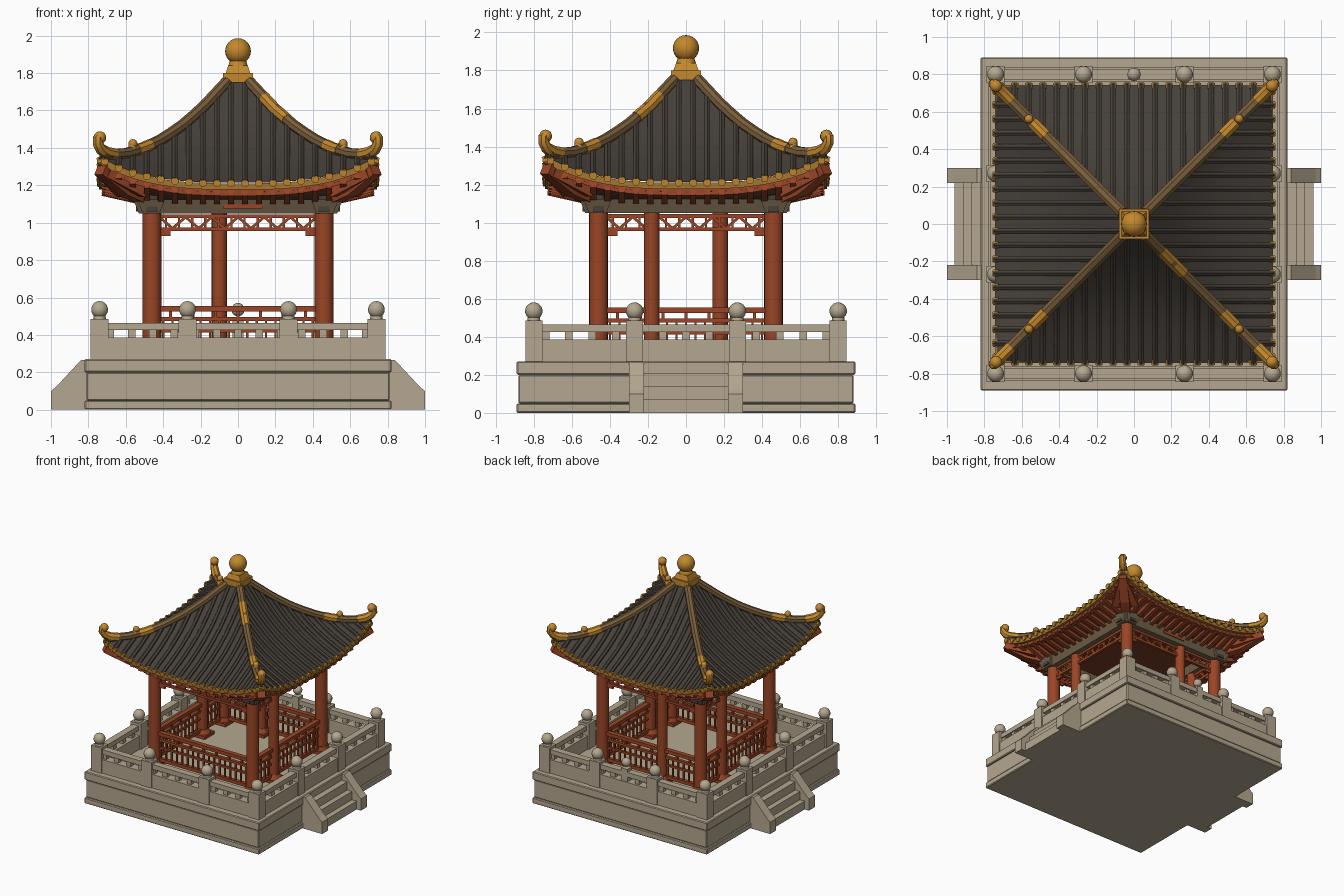
import bpy, bmesh, math
from mathutils import Vector, Matrix

if "Cube" in bpy.data.objects:
    bpy.data.objects.remove(bpy.data.objects["Cube"])


def colour(name, r, g, b):
    m = bpy.data.materials.new(name)
    m.diffuse_color = (r, g, b, 1)
    m.use_nodes = True
    m.node_tree.nodes["Principled BSDF"].inputs["Base Color"].default_value = m.diffuse_color
    return m


STONE = colour("pale stone", 0.46, 0.39, 0.28)
RED = colour("red lacquer", 0.32, 0.06, 0.019)
TILE = colour("dark grey tile", 0.062, 0.051, 0.041)
GOLD = colour("gold glaze", 0.55, 0.25, 0.028)
EDGE = colour("dull gold edging", 0.38, 0.18, 0.03)
RIDGE = colour("brown ridge", 0.19, 0.11, 0.042)
BEAM = colour("weathered beam", 0.18, 0.13, 0.075)
DARK = colour("dark red ceiling", 0.19, 0.042, 0.018)


def finish(bm, name, mat, smooth=False, four=False, recalc=True, bevel=0):
    """Turn a bmesh into an object; four=True repeats it on all four sides."""
    if four:
        base = bm.verts[:] + bm.edges[:] + bm.faces[:]
        for k in (1, 2, 3):
            new = bmesh.ops.duplicate(bm, geom=base)["geom"]
            bmesh.ops.rotate(bm, verts=[v for v in new if isinstance(v, bmesh.types.BMVert)],
                             matrix=Matrix.Rotation(k * math.pi / 2, 3, 'Z'))
    if recalc:
        bmesh.ops.recalc_face_normals(bm, faces=bm.faces[:])
    me = bpy.data.meshes.new(name)
    bm.to_mesh(me)
    bm.free()
    me.materials.append(mat)
    ob = bpy.data.objects.new(name, me)
    bpy.context.collection.objects.link(ob)
    if bevel:
        b = ob.modifiers.new("worn edges", 'BEVEL')
        b.width, b.segments = bevel, 1
    if smooth:
        bpy.context.view_layer.objects.active = ob
        ob.select_set(True)
        bpy.ops.object.shade_smooth_by_angle(angle=math.radians(40))
        ob.select_set(False)
    return ob


def box(bm, x0, x1, y0, y1, z0, z1, flare=0):
    vs = bmesh.ops.create_cube(bm, size=1)["verts"]
    for v in vs:
        f = flare if v.co.z > 0 else 0
        sx, sy = (f if v.co.x > 0 else -f), (f if v.co.y > 0 else -f)
        v.co = ((x0 if v.co.x < 0 else x1) + sx, (y0 if v.co.y < 0 else y1) + sy,
                z0 if v.co.z < 0 else z1)


def cyl(bm, x, y, z0, z1, r0, r1, seg=16):
    bmesh.ops.create_cone(bm, cap_ends=True, segments=seg, radius1=r0, radius2=r1, depth=z1 - z0,
                          matrix=Matrix.Translation((x, y, (z0 + z1) / 2)))


def ball(bm, x, y, z, r, seg=14):
    bmesh.ops.create_uvsphere(bm, u_segments=seg, v_segments=seg // 2 + 2, radius=r,
                              matrix=Matrix.Translation((x, y, z)))


def tube(bm, pts, radii, seg=6):
    """Sweep a polygon along points; four sides gives a square bar."""
    pts = [Vector(p) for p in pts]
    if not isinstance(radii, (list, tuple)):
        radii = [radii] * len(pts)
    side = (pts[-1] - pts[0]).cross(Vector((0, 0, 1))).normalized()
    rings = []
    for i, p in enumerate(pts):
        t = (pts[min(i + 1, len(pts) - 1)] - pts[max(i - 1, 0)]).normalized()
        up = side.cross(t).normalized()
        ang = [2 * math.pi * (k + 0.5) / seg for k in range(seg)]
        rings.append([bm.verts.new(p + radii[i] * (math.cos(a) * side + math.sin(a) * up)) for a in ang])
    for a, b in zip(rings, rings[1:]):
        for k in range(seg):
            bm.faces.new((a[k], a[(k + 1) % seg], b[(k + 1) % seg], b[k]))
    bm.faces.new(rings[0])
    bm.faces.new(rings[-1][::-1])


def lerp_table(table, d):
    for (a, za), (b, zb) in zip(table, table[1:]):
        if d <= b:
            break
    return za + (zb - za) * (d - a) / (b - a)


# ---- stone terrace ----
bm = bmesh.new()
box(bm, -.82, .82, -.89, .89, 0, .05)
box(bm, -.81, .81, -.88, .88, .05, .2)
box(bm, -.82, .82, -.89, .89, .2, .27)
finish(bm, "terrace", STONE, bevel=.006)

# ---- stairs on both ends ----
bm = bmesh.new()
for s in (-1, 1):
    for reach, top in ((.96, .07), (.915, .14), (.87, .21)):
        box(bm, *sorted((s * .78, s * reach)), -.24, .24, 0, top)
    for y0, y1 in ((-.3, -.22), (.22, .3)):
        outline = ((.79, 0), (1, 0), (1, .1), (.97, .125), (.84, .265), (.79, .265))
        a, b = [[bm.verts.new((s * x, y, z)) for x, z in outline] for y in (y0, y1)]
        bm.faces.new(a)
        bm.faces.new(b[::-1])
        for i in range(6):
            j = (i + 1) % 6
            bm.faces.new((a[i], b[i], b[j], a[j]))
finish(bm, "stairs", STONE)

# ---- stone railing ----
bm = bmesh.new()
for s in (-1, 1):
    for half, off, turn in ((.74, .8, False), (.8, .74, True)):
        def rail(u0, u1, w, z0, z1):
            c = (u0, u1, s * off - w, s * off + w)
            box(bm, *(c[2:] + c[:2] if turn else c), z0, z1)
        rail(-half, half, .037, .26, .385)
        rail(-half, half, .028, .425, .465)
        for i in range(-6, 7):
            rail(i * half / 6.5 - .02, i * half / 6.5 + .02, .018, .38, .43)
finish(bm, "stone_railing", STONE)

bm = bmesh.new()
posts = [(x, y) for x in (-.74, -.27, .27, .74) for y in (-.8, .8)]
posts += [(x, y) for x in (-.74, .74) for y in (-.27, .27)]
for x, y in posts:
    box(bm, x - .048, x + .048, y - .045, y + .045, .26, .485)
    cyl(bm, x, y, .48, .51, .035, .03, 12)
    ball(bm, x, y, .535, .046)
box(bm, -.03, .03, .77, .83, .26, .49)
ball(bm, 0, .8, .535, .036)
finish(bm, "railing_posts", STONE, smooth=True)

# ---- red columns ----
bm = bmesh.new()
columns = [(x, y) for x in (-.46, .46) for y in (-.46, .46)]
columns += [(.46, -.18), (-.46, .18), (-.1, .46)]
for i, (x, y) in enumerate(columns):
    r = .05 if i < 4 else .041
    box(bm, x - .068, x + .068, y - .068, y + .068, .26, .295)
    cyl(bm, x, y, .295, .33, .066, r + .005)
    cyl(bm, x, y, .33, 1.13, r, r)
finish(bm, "columns", RED, smooth=True)

# ---- red balustrade and upper lattice, one side repeated ----
bm = bmesh.new()
for z, h, w in ((.54, .014, .02), (.485, .01, .013), (.42, .008, .01), (.32, .014, .015)):
    box(bm, -.43, .43, -.46 - w, -.46 + w, z - h, z + h)
for i in range(-8, 9):
    box(bm, i * .05 - .006, i * .05 + .006, -.467, -.453, .32, .485)
for i in range(-3, 4):
    box(bm, i * .12 - .008, i * .12 + .008, -.47, -.45, .48, .54)
finish(bm, "balustrade", RED, four=True)

bm = bmesh.new()
for z in (1.035, .965):
    box(bm, -.43, .43, -.472, -.448, z - .01, z + .01)
for i in range(-6, 6):
    z = (.97, 1.03) if i % 2 else (1.03, .97)
    tube(bm, [(i * .07, -.46, z[0]), (i * .07 + .07, -.46, z[1])], .01, 4)
    box(bm, i * .07 + .029, i * .07 + .041, -.467, -.453, .965, 1.035)
for s in (-1, 1):
    box(bm, s * .39 - .03, s * .39 + .03, -.468, -.452, .93, .965)
finish(bm, "upper_lattice", RED, four=True)

# ---- beams, brackets and ceiling ----
bm = bmesh.new()
box(bm, -.53, .53, -.51, -.42, 1.05, 1.125, flare=.03)
finish(bm, "ring_beam", BEAM, four=True)
bm = bmesh.new()
box(bm, .43, .49, -.545, -.455, 1.06, 1.15)
box(bm, .455, .545, -.49, -.43, 1.06, 1.15)
finish(bm, "corner_brackets", TILE, four=True)
bm = bmesh.new()
for s in (-1, 1):
    box(bm, -.08, .13, *sorted((s * .528, s * .534)), 1.075, 1.1)
finish(bm, "beam_painted_panel", RED)
bm = bmesh.new()
box(bm, -.47, .47, -.47, .47, 1.11, 1.13)
finish(bm, "ceiling", DARK)

# ---- roof shape: slope at the middle of a side and slope along the hip ----
MID = ((.06, 1.75), (.2, 1.58), (.3, 1.48), (.4, 1.4), (.5, 1.335), (.6, 1.28), (.76, 1.205))
HIP = ((.06, 1.74), (.2, 1.59), (.3, 1.505), (.4, 1.435), (.5, 1.385), (.6, 1.355), (.76, 1.345))
EAVE = .74


def roof_z(u, d):
    m, h = lerp_table(MID, d), lerp_table(HIP, d)
    return m + (h - m) * min(1, abs(u) / d) ** 3


def soffit_z(u, d):
    f = (d - .48) / (.72 - .48)
    return 1.11 + f * (roof_z(u / d * EAVE, EAVE) - .05 - 1.11)


def sheet(bm, zfun, d0, d1, rows, cols, flip):
    g = [[(d0 + (d1 - d0) * i / rows, 2 * j / cols - 1) for j in range(cols + 1)] for i in range(rows + 1)]
    v = [[bm.verts.new((t * d, -d, zfun(t * d, d))) for d, t in row] for row in g]
    for i in range(rows):
        for j in range(cols):
            q = (v[i][j], v[i + 1][j], v[i + 1][j + 1], v[i][j + 1])
            bm.faces.new(q[::-1] if flip else q)


for name, mat, fun, d0, d1, rows, flip in (("roof_sheet", TILE, roof_z, .06, EAVE, 12, False),
                                           ("inner_soffit", TILE, soffit_z, .48, .57, 1, True),
                                           ("eave_soffit", DARK, soffit_z, .57, .72, 2, True)):
    bm = bmesh.new()
    sheet(bm, fun, d0, d1, rows, 24, flip)
    finish(bm, name, mat, smooth=True, four=True, recalc=False)

# tile rolls, their gold end caps, and rafters share one spacing
rolls, caps, rafters = bmesh.new(), bmesh.new(), bmesh.new()
for i in range(20):
    u = -.7125 + .075 * i
    start, end = max(.065, abs(u)), .75
    ds = [start + (end - start) * k / 9 for k in range(10)]
    tube(rolls, [(u, -d, roof_z(u, d) + .003) for d in ds], .017, 6)
    z = roof_z(u, EAVE)
    tube(caps, [(u, -.725, z - .002), (u, -.754, z - .005)], .021, 8)
    start = max(.49, abs(u))
    tube(rafters, [(u, -d, soffit_z(u, d) - .006) for d in (start, .725)], .023, 4)
finish(rolls, "tile_rolls", TILE, smooth=True, four=True)
finish(caps, "eave_tile_caps", GOLD, four=True)
finish(rafters, "rafters", RED, four=True)

# eave edging strips
for name, mat, d, drop, r in (("eave_gold_edge", EDGE, .725, .021, .024), ("eave_red_fascia", RED, .7, .052, .027)):
    bm = bmesh.new()
    ts = [k / 12 - 1 for k in range(25)]
    tube(bm, [(t * d, -d, roof_z(t * EAVE, EAVE) - drop) for t in ts], r, 4)
    finish(bm, name, mat, four=True)

# corner beams under the eaves
bm = bmesh.new()
tube(bm, [(.47, -.47, 1.12), (.6, -.6, 1.18), (.735, -.735, 1.285)], [.05, .055, .045], 4)
tube(bm, [(.5, -.62, 1.16), (.7, -.72, 1.265)], .037, 4)
tube(bm, [(.62, -.5, 1.16), (.72, -.7, 1.265)], .037, 4)
finish(bm, "corner_beams", RED, four=True)

# ---- hip ridges with gold bands, knobs and upturned horns ----
def hip(ds, lift=.014):
    return [(d, -d, lerp_table(HIP, d) + lift) for d in ds]


bm = bmesh.new()
tube(bm, hip([.06 + .06 * k for k in range(12)]), .031, 8)
finish(bm, "hip_ridges", RIDGE, smooth=True, four=True)
bm = bmesh.new()
tube(bm, hip([.14, .2, .26]), .033, 8)
finish(bm, "front_ridge_patch", GOLD, smooth=True)
bm = bmesh.new()
tube(bm, hip([.47, .51, .54]), .034, 8)
cyl(bm, .565, -.565, 1.37, 1.42, .03, .018, 10)
ball(bm, .562, -.562, 1.422, .025, 10)
horn = ((.66, 1.364), (.705, 1.374), (.735, 1.395), (.75, 1.425), (.75, 1.45), (.74, 1.462))
tube(bm, [(d, -d, z) for d, z in horn], [.034, .034, .031, .029, .028, .024], 8)
ball(bm, .738, -.738, 1.455, .034, 10)
finish(bm, "ridge_ornaments", GOLD, smooth=True, four=True)

# ---- finial ----
bm = bmesh.new()
box(bm, -.079, .079, -.079, .079, 1.75, 1.80)
box(bm, -.066, .066, -.066, .066, 1.80, 1.84, flare=-.014)
cyl(bm, 0, 0, 1.83, 1.87, .055, .042)
ball(bm, 0, 0, 1.917, .069, 20)
finish(bm, "finial", GOLD, smooth=True)
